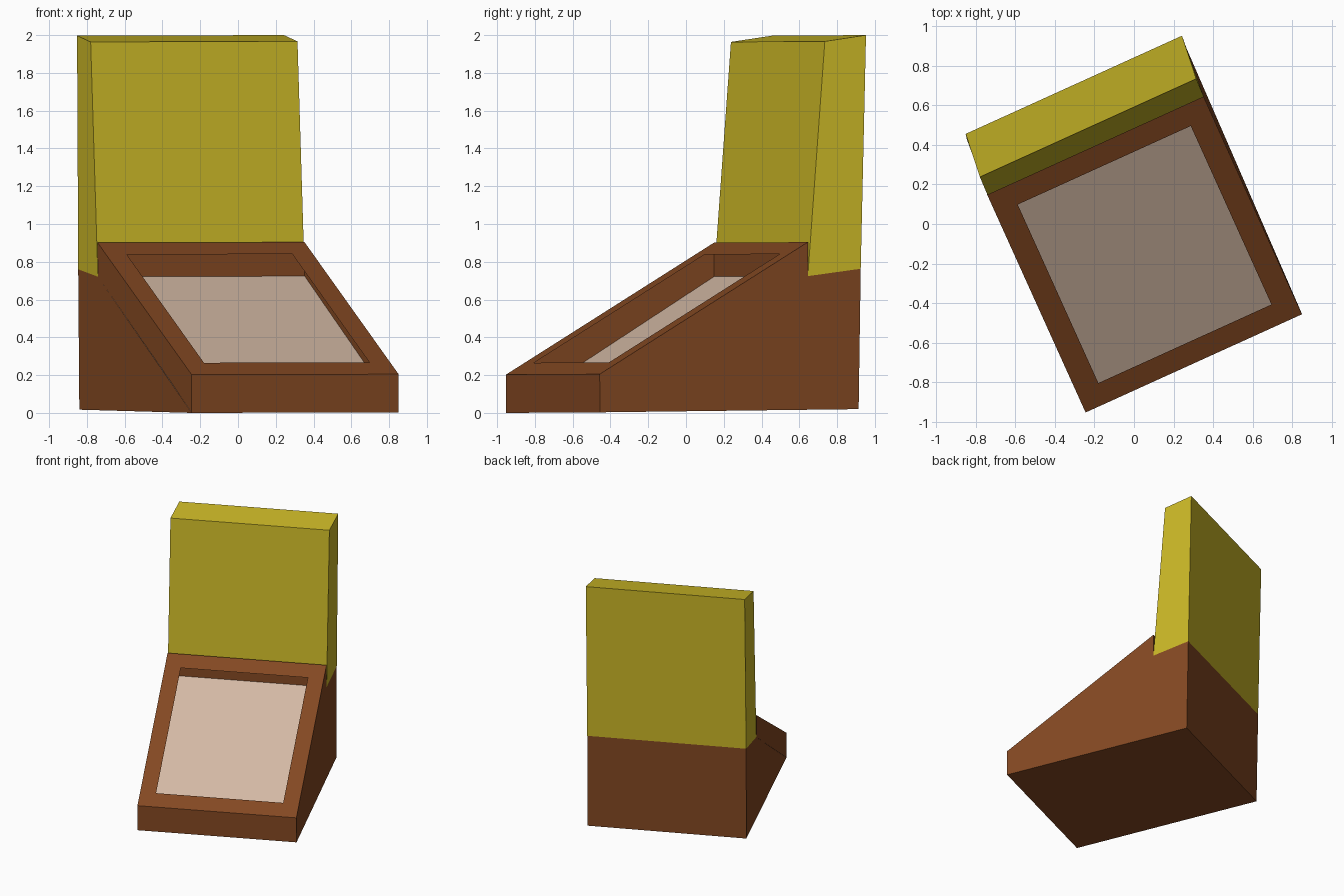
import bpy
import bmesh
from mathutils import Vector

if "Cube" in bpy.data.objects:
    bpy.data.objects.remove(bpy.data.objects["Cube"])

# Vector from the right side of the model to the left side
ACROSS = Vector((-1.095, -0.497, -0.003))

# Right-side profile points
front_low = Vector((0.85, -0.455, 0.003))
front_top = Vector((0.85, -0.457, 0.205))
ridge = Vector((0.352, 0.645, 0.904))
notch = Vector((0.353, 0.645, 0.724))
back_mid = Vector((0.249, 0.925, 0.763))
back_low = Vector((0.255, 0.914, 0.02))
top_back = Vector((0.243, 0.953, 2.0))
top_front = Vector((0.315, 0.735, 1.967))


def material(name, color):
    mat = bpy.data.materials.new(name)
    mat.diffuse_color = (*color, 1)
    mat.use_nodes = True
    mat.node_tree.nodes["Principled BSDF"].inputs["Base Color"].default_value = mat.diffuse_color
    return mat


def make_part(name, strips, mat, side=None, frame=None):
    """Span strips across the width, cap the sides, and add a bordered panel."""
    bm = bmesh.new()
    for a, b in strips:
        bm.faces.new([bm.verts.new(p) for p in (a, b, b + ACROSS, a + ACROSS)])
    if side:
        for shift in (Vector(), ACROSS):
            bm.faces.new([bm.verts.new(p + shift) for p in side])
    if frame:
        low, high = frame

        def on_slope(s, t):
            return low.lerp(high, t) + ACROSS * s

        outer = [on_slope(s, t) for s, t in ((0, 0), (1, 0), (1, 1), (0, 1))]
        inner = [on_slope(s, t) for s, t in
                 ((0.1, 0.09), (0.9, 0.09), (0.9, 0.91), (0.1, 0.91))]
        for i in range(4):
            j = (i + 1) % 4
            bm.faces.new([bm.verts.new(p) for p in
                          (outer[i], outer[j], inner[j], inner[i])])
    bmesh.ops.remove_doubles(bm, verts=bm.verts, dist=0.0005)
    bmesh.ops.recalc_face_normals(bm, faces=bm.faces)
    mesh = bpy.data.meshes.new(name)
    bm.to_mesh(mesh)
    bm.free()
    mesh.materials.append(mat)
    obj = bpy.data.objects.new(name, mesh)
    bpy.context.collection.objects.link(obj)
    return obj


brown = material("brown", (0.23, 0.065, 0.016))
yellow = material("yellow", (0.60, 0.48, 0.02))
beige = material("beige", (0.65, 0.48, 0.37))

# Hollow sloping case with a bordered opening on top
make_part("case",
          [(front_low, front_top), (ridge, notch), (notch, back_mid),
           (back_mid, back_low), (back_low, front_low)],
          brown,
          side=[front_low, front_top, ridge, notch, back_mid, back_low],
          frame=(front_top, ridge))

# Sloping panel sunk inside the case
panel = make_part("sunken_panel", [(front_low, notch)], beige)
if panel.data.polygons[0].normal.z < 0:
    panel.data.flip_normals()

# Upright back board, open where it sits on the case
make_part("back_board",
          [(notch, top_front), (top_front, top_back), (top_back, back_mid)],
          yellow,
          side=[notch, top_front, top_back, back_mid])
